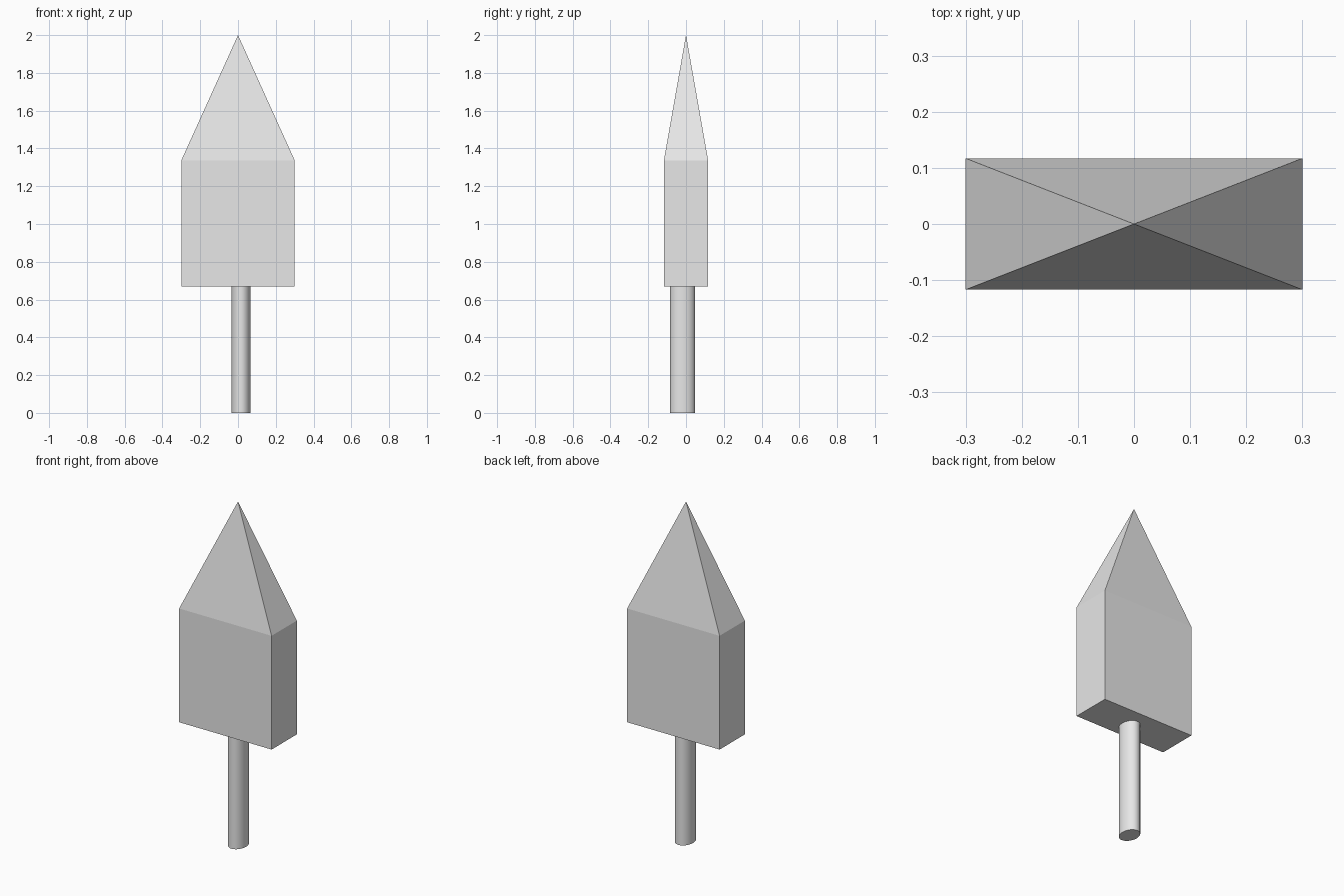
import bpy
import bmesh
import math
from mathutils import Matrix

if "Cube" in bpy.data.objects:
    bpy.data.objects.remove(bpy.data.objects["Cube"])

grey = bpy.data.materials.new("light_grey")
grey.diffuse_color = (0.8, 0.8, 0.8, 1.0)
grey.use_nodes = True
grey.node_tree.nodes["Principled BSDF"].inputs["Base Color"].default_value = grey.diffuse_color

HALF_X, HALF_Y = 0.30, 0.117
BODY_BOTTOM, BODY_TOP, TIP = 0.67, 1.337, 2.0


def add_part(name, bm):
    bmesh.ops.recalc_face_normals(bm, faces=bm.faces)
    mesh = bpy.data.meshes.new(name)
    bm.to_mesh(mesh)
    bm.free()
    mesh.materials.append(grey)
    obj = bpy.data.objects.new(name, mesh)
    bpy.context.collection.objects.link(obj)
    return obj


def placed(x, y, z, sx, sy, sz):
    return Matrix.Translation((x, y, z)) @ Matrix.Diagonal((sx, sy, sz, 1))


# Rectangular body block
bm = bmesh.new()
bmesh.ops.create_cube(bm, size=1, matrix=placed(
    0, 0, (BODY_BOTTOM + BODY_TOP) / 2,
    2 * HALF_X, 2 * HALF_Y, BODY_TOP - BODY_BOTTOM))
add_part("body", bm)

# Four-sided pointed top
bm = bmesh.new()
base = [bm.verts.new((sx * HALF_X, sy * HALF_Y, BODY_TOP))
        for sx, sy in ((-1, -1), (1, -1), (1, 1), (-1, 1))]
tip = bm.verts.new((0, 0, TIP))
bm.faces.new(base)
for i in range(4):
    bm.faces.new((base[i], base[(i + 1) % 4], tip))
add_part("pointed_top", bm)

# Oval stick, slightly off centre
bm = bmesh.new()
bmesh.ops.create_cone(bm, cap_ends=True, segments=32, radius1=1, radius2=1,
                      depth=1, matrix=placed(0.016, -0.018, BODY_BOTTOM / 2,
                                             0.05, 0.066, BODY_BOTTOM))
stick = add_part("stick", bm)
bpy.context.view_layer.objects.active = stick
stick.select_set(True)
bpy.ops.object.shade_smooth_by_angle(angle=math.radians(30))
